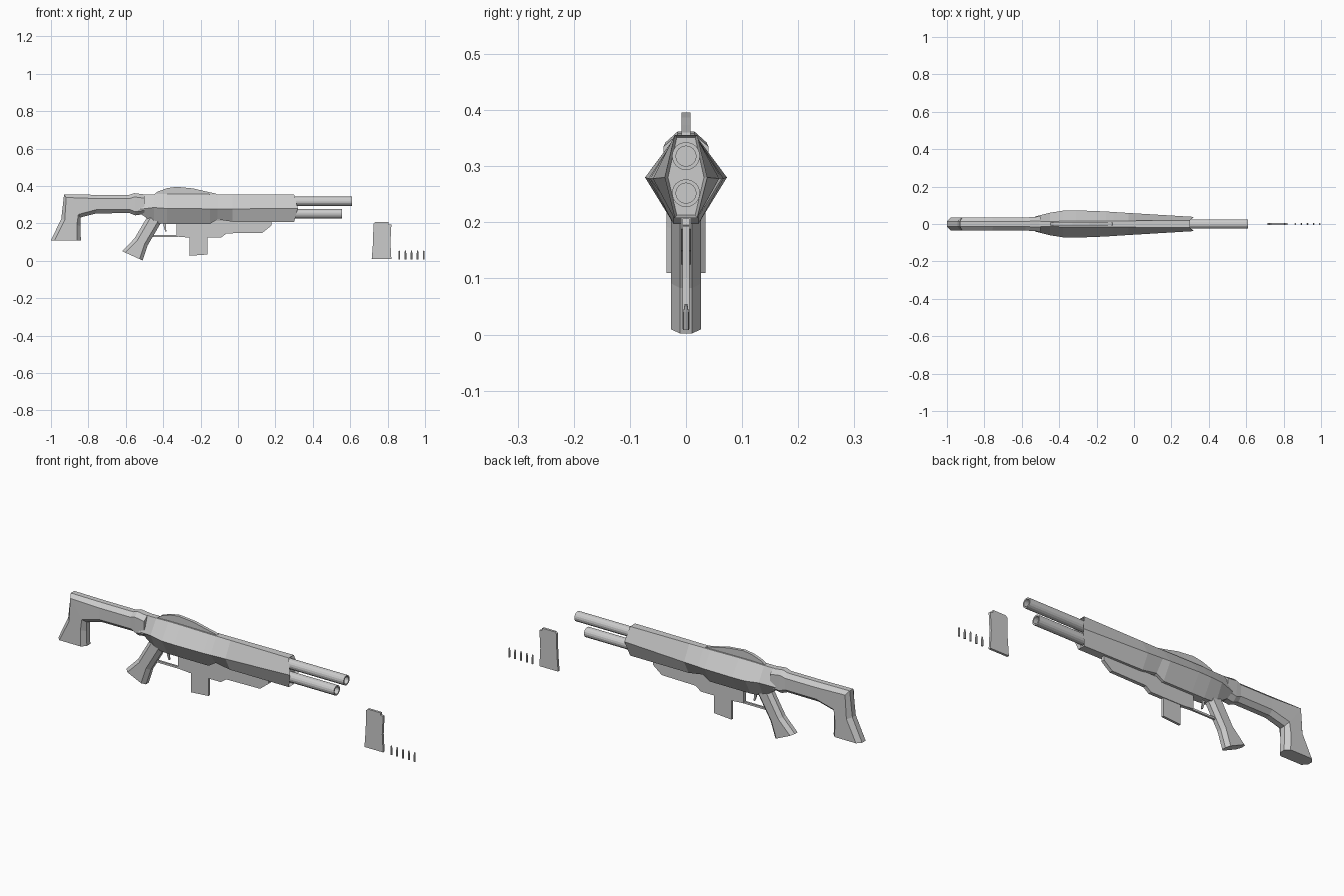
import bpy, bmesh
from math import radians
from mathutils import Vector, Matrix

if "Cube" in bpy.data.objects:
    bpy.data.objects.remove(bpy.data.objects["Cube"])


def finish(bm, name):
    bmesh.ops.recalc_face_normals(bm, faces=bm.faces)
    me = bpy.data.meshes.new(name)
    bm.to_mesh(me)
    bm.free()
    ob = bpy.data.objects.new(name, me)
    bpy.context.collection.objects.link(ob)
    return ob


def plate(name, pts, half):
    """Side profile (x, z) extruded evenly to both sides of y = 0."""
    bm = bmesh.new()
    face = bm.faces.new([bm.verts.new((x, -half, z)) for x, z in pts])
    new = bmesh.ops.extrude_face_region(bm, geom=[face])["geom"]
    bmesh.ops.translate(bm, vec=(0, 2 * half, 0),
                        verts=[v for v in new if isinstance(v, bmesh.types.BMVert)])
    return finish(bm, name)


def loft(name, rings, recess=0):
    """Bridge equal-length rings; optionally recess the last cap."""
    bm = bmesh.new()
    loops = [[bm.verts.new(p) for p in r] for r in rings]
    n = len(loops[0])
    for a, b in zip(loops, loops[1:]):
        for i in range(n):
            j = (i + 1) % n
            bm.faces.new((a[i], a[j], b[j], b[i]))
    bm.faces.new(loops[0])
    end = bm.faces.new(loops[-1])
    if recess:
        bmesh.ops.recalc_face_normals(bm, faces=bm.faces)
        bmesh.ops.inset_region(bm, faces=[end], thickness=0.006)
        bmesh.ops.translate(bm, verts=end.verts, vec=(-recess, 0, 0))
    return finish(bm, name)


def chamfered(ax, az, bx, bz, w, c=0.02):
    """Octagon section spanning side-view points a and b."""
    a, b = Vector((ax, 0, az)), Vector((bx, 0, bz))
    d = (b - a).normalized() * c
    y = Vector((0, w, 0))
    k = y * 0.4
    return [a + k, a + d + y, b - d + y, b + k, b - k, b - d - y, a + d - y, a - k]


def hexagon(x, top, mid, bottom, w, t, b, nose=0):
    """Wide-waisted section of the receiver body."""
    return [(x, t, top), (x + nose, w, mid), (x, b, bottom),
            (x, -b, bottom), (x + nose, -w, mid), (x, -t, top)]


# Shoulder stock
loft("stock", [chamfered(*s) for s in [
    (-1.0, 0.11, -0.84, 0.11, 0.035),
    (-0.945, 0.225, -0.843, 0.185, 0.035),
    (-0.93, 0.355, -0.842, 0.232, 0.035),
    (-0.755, 0.353, -0.757, 0.254, 0.034),
    (-0.58, 0.353, -0.58, 0.255, 0.034),
    (-0.555, 0.362, -0.55, 0.243, 0.037),
    (-0.50, 0.355, -0.50, 0.25, 0.04)]])

# Receiver body and fore-end
loft("body", [hexagon(*s) for s in [
    (-0.53, 0.356, 0.275, 0.258, 0.040, 0.014, 0.015),
    (-0.45, 0.356, 0.285, 0.202, 0.060, 0.014, 0.020),
    (-0.38, 0.358, 0.280, 0.197, 0.071, 0.015, 0.022),
    (-0.31, 0.358, 0.280, 0.197, 0.073, 0.015, 0.022),
    (-0.15, 0.356, 0.278, 0.197, 0.067, 0.016, 0.022),
    (-0.11, 0.356, 0.278, 0.222, 0.064, 0.016, 0.022),
    (-0.03, 0.356, 0.278, 0.209, 0.059, 0.017, 0.022),
    (0.30, 0.356, 0.280, 0.208, 0.038, 0.020, 0.020, 0.02)]], recess=0.02)

# Pistol grip
loft("grip", [chamfered(*s, 0.027, 0.018) for s in [
    (-0.62, 0.052, -0.51, 0.002),
    (-0.553, 0.12, -0.483, 0.083),
    (-0.48, 0.245, -0.405, 0.215)]])

# Top rib
plate("top_rib", [(-0.46, 0.345), (-0.43, 0.37), (-0.38, 0.388), (-0.33, 0.396), (-0.24, 0.387),
                  (-0.18, 0.373), (-0.12, 0.36), (-0.10, 0.345)], 0.008)

# Underside housing, inserted magazine, trigger and guard
plate("lower_housing", [(-0.33, 0.215), (-0.33, 0.13), (-0.27, 0.125), (-0.09, 0.125),
                        (-0.06, 0.147), (0.13, 0.15), (0.178, 0.188), (0.178, 0.215)], 0.009)
plate("inserted_magazine", [(-0.26, 0.2), (-0.26, 0.027), (-0.162, 0.034), (-0.162, 0.2)], 0.006)
plate("trigger_guard", [(-0.465, 0.137), (-0.465, 0.127), (-0.32, 0.127), (-0.32, 0.137)], 0.005)
plate("trigger", [(-0.402, 0.21), (-0.395, 0.175), (-0.388, 0.155), (-0.382, 0.157),
                  (-0.386, 0.178), (-0.384, 0.21)], 0.004)

# Loose magazine
plate("spare_magazine", [(0.715, 0.01), (0.82, 0.01), (0.815, 0.1), (0.82, 0.193), (0.806, 0.195),
                         (0.804, 0.207), (0.733, 0.207), (0.724, 0.198), (0.722, 0.1)], 0.006)

# Paired hollow barrels
for name, z, tip in [("upper_barrel", 0.318, 0.61), ("lower_barrel", 0.252, 0.556)]:
    bm = bmesh.new()
    start = 0.2
    bmesh.ops.create_cone(bm, cap_ends=True, segments=16, radius1=0.025, radius2=0.025,
                          depth=tip - start,
                          matrix=Matrix.Translation(((tip + start) / 2, 0, z))
                          @ Matrix.Rotation(radians(90), 4, 'Y'))
    muzzle = max(bm.faces, key=lambda f: f.calc_center_median().x)
    bmesh.ops.inset_region(bm, faces=[muzzle], thickness=0.007)
    bore = bmesh.ops.extrude_face_region(bm, geom=[muzzle])["geom"]
    bmesh.ops.delete(bm, geom=[muzzle], context='FACES_ONLY') if muzzle.is_valid else None
    bmesh.ops.translate(bm, vec=(-0.25, 0, 0),
                        verts=[v for v in bore if isinstance(v, bmesh.types.BMVert)])
    finish(bm, name)

# Row of loose rounds
for i in range(5):
    x = 0.862 + i * 0.0328
    rings = []
    for r, z in [(0.005, 0.008), (0.005, 0.04), (0.0025, 0.054)]:
        rings.append([Matrix.Rotation(radians(45 * k), 3, 'Z') @ Vector((r, 0, 0))
                      + Vector((x, 0, z)) for k in range(8)])
    loft(f"round_{i + 1}", rings)
